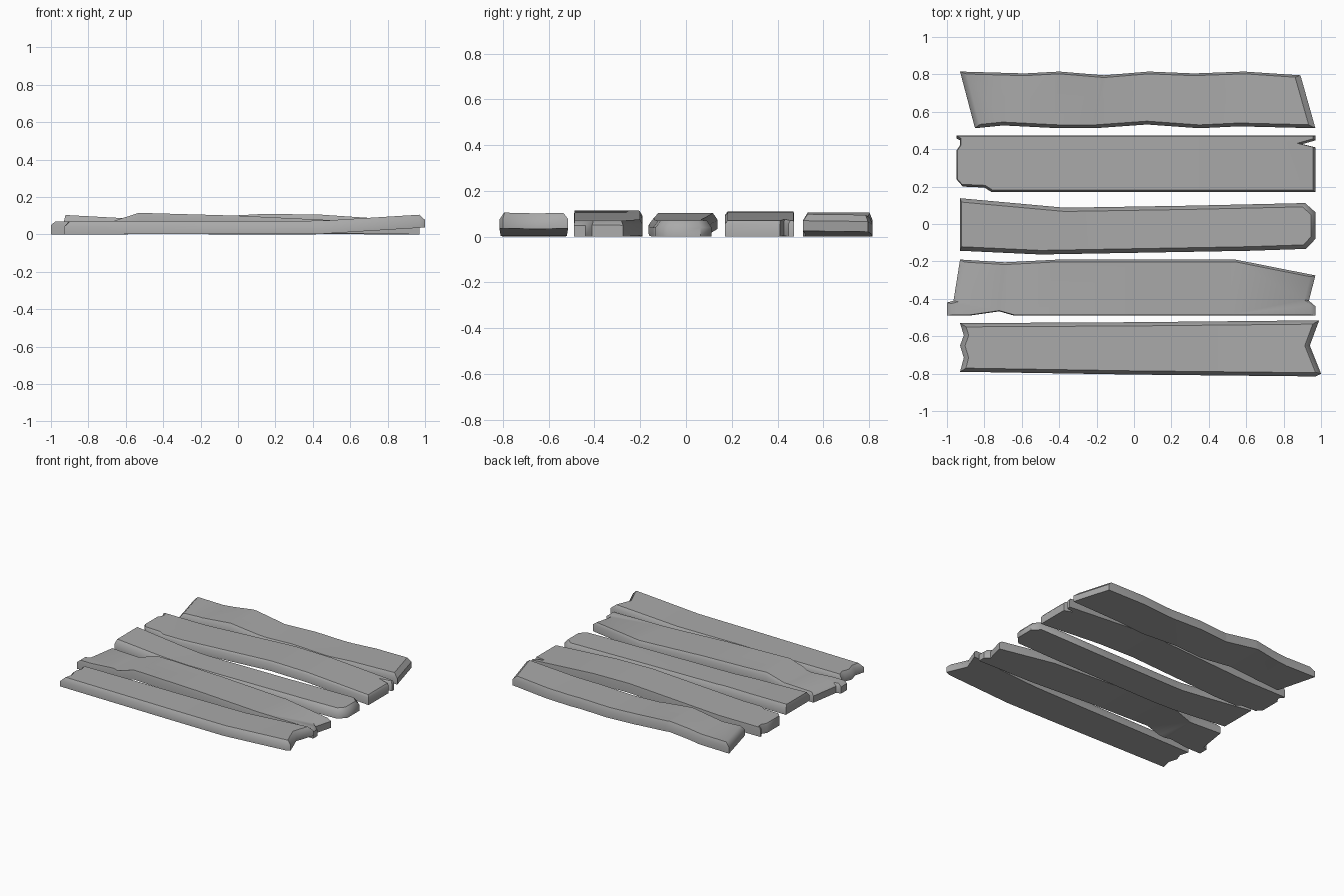
import bpy, bmesh
from mathutils import Vector

old = bpy.data.objects.get("Cube")
if old:
    bpy.data.objects.remove(old, do_unlink=True)

grey = bpy.data.materials.new("weathered grey")
grey.use_nodes = True
colour = (0.4, 0.4, 0.4, 1)
grey.diffuse_color = colour
grey.node_tree.nodes["Principled BSDF"].inputs["Base Color"].default_value = colour


def height_at(profile, x):
    """Linear interpolation along a list of (x, z) stations."""
    if x <= profile[0][0]:
        return profile[0][1]
    for (x0, z0), (x1, z1) in zip(profile, profile[1:]):
        if x <= x1:
            return z0 + (z1 - z0) * (x - x0) / (x1 - x0)
    return profile[-1][1]


def inset_outline(points, front, back, left, right):
    """Move every edge of a counter-clockwise outline inwards by its side's width."""
    lines = []
    for a, b in zip(points, points[1:] + points[:1]):
        along = (b - a).normalized()
        normal = Vector((along.y, -along.x))
        if abs(normal.y) > 0.75:
            width = front if normal.y < 0 else back
        else:
            width = left if normal.x < 0 else right
        lines.append((a - normal * width, along, normal, width))
    result = []
    for i, point in enumerate(points):
        start, along, n0, w0 = lines[i - 1]
        other, _, n1, w1 = lines[i]
        slope = along.dot(n1)
        if abs(slope) < 0.25:
            result.append(point - (n0 * w0 + n1 * w1) / 2)
        else:
            result.append(start + along * ((other - start).dot(n1) / slope))
    return result


def make_plank(name, outline, bend, widths, thickness=0.07, chamfer=0.03):
    """Extruded outline with a chamfered rim, lifted off the ground along its bend."""
    points = [Vector(p) for p in outline]
    inner = inset_outline(points, **widths)
    bm = bmesh.new()
    levels = ((points, 0), (points, thickness - chamfer), (inner, thickness))
    rings = [[bm.verts.new((p.x, p.y, z)) for p in ring] for ring, z in levels]
    bm.faces.new(rings[0][::-1])
    bm.faces.new(rings[2])
    count = len(points)
    for low, high in zip(rings, rings[1:]):
        for i in range(count):
            j = (i + 1) % count
            bm.faces.new((low[i], low[j], high[j], high[i]))
    # Cut across the plank so that it can bend
    for x, _ in bend[1:-1]:
        bmesh.ops.bisect_plane(bm, geom=bm.verts[:] + bm.edges[:] + bm.faces[:],
                               plane_co=(x, 0, 0), plane_no=(1, 0, 0))
    for v in bm.verts:
        v.co.z += height_at(bend, v.co.x)
    bmesh.ops.remove_doubles(bm, verts=bm.verts[:], dist=0.0005)
    bmesh.ops.recalc_face_normals(bm, faces=bm.faces[:])
    mesh = bpy.data.meshes.new(name)
    bm.to_mesh(mesh)
    bm.free()
    mesh.materials.append(grey)
    plank = bpy.data.objects.new(name, mesh)
    bpy.context.collection.objects.link(plank)
    bpy.ops.object.select_all(action="DESELECT")
    plank.select_set(True)
    bpy.context.view_layer.objects.active = plank
    bpy.ops.object.shade_smooth_by_angle(angle=0.8)


# Front plank: notched ends, lifting to the right
make_plank(
    "front_plank",
    [(-.93, -.79), (0, -.805), (.97, -.815), (1, -.8), (.94, -.65), (.99, -.515),
     (0, -.525), (-.93, -.53), (-.91, -.595), (-.93, -.65), (-.91, -.715)],
    bend=[(-.93, 0), (.45, .003), (1, .037)],
    widths=dict(front=.02, back=.02, left=.025, right=.025))

# Second plank: broken corners, kinked up near its left end
make_plank(
    "front_middle_plank",
    [(-1, -.49), (-.88, -.49), (-.72, -.467), (-.64, -.49), (.97, -.49), (.97, -.44),
     (.935, -.41), (.97, -.275), (.54, -.19), (-.4, -.19), (-.69, -.205), (-.93, -.19),
     (-.965, -.41), (-1, -.42)],
    bend=[(-1, 0), (-.67, 0), (-.53, .045), (0, .03), (.5, .006), (.97, 0)],
    widths=dict(front=.004, back=.012, left=.025, right=.025), chamfer=.02)

# Centre plank: clipped right corners, lifted left end
make_plank(
    "centre_plank",
    [(-.93, -.143), (-.5, -.163), (.62, -.143), (.92, -.133), (.97, -.08), (.97, .063),
     (.915, .112), (.3, .098), (-.37, .087), (-.93, .138)],
    bend=[(-.93, .034), (-.6, .016), (-.3, .003), (.97, 0)],
    widths=dict(front=.022, back=.02, left=.008, right=.025))

# Fourth plank: split right end, chipped left end, arched middle
make_plank(
    "back_middle_plank",
    [(-.95, .24), (-.915, .2), (-.8, .195), (-.76, .17), (.97, .17), (.97, .41),
     (.9, .427), (.97, .447), (.97, .472), (-.95, .472), (-.95, .457), (-.93, .447),
     (-.93, .422), (-.95, .392)],
    bend=[(-.95, 0), (-.6, 0), (.15, .04), (.45, .035), (.97, 0)],
    widths=dict(front=.012, back=.002, left=.005, right=.012), chamfer=.015)

# Back plank: slanted ends, wavy edges, a hump left of the middle
make_plank(
    "back_plank",
    [(-.85, .512), (-.7, .527), (-.4, .512), (-.21, .512), (.07, .532), (.35, .512),
     (.56, .522), (.97, .512), (.89, .795), (.59, .815), (.32, .805), (.08, .815),
     (-.16, .795), (-.4, .815), (-.585, .805), (-.93, .815)],
    bend=[(-.93, 0), (-.68, 0), (-.43, .03), (-.15, 0), (.4, 0), (.97, .025)],
    widths=dict(front=.018, back=.012, left=.03, right=.03), thickness=.075)
